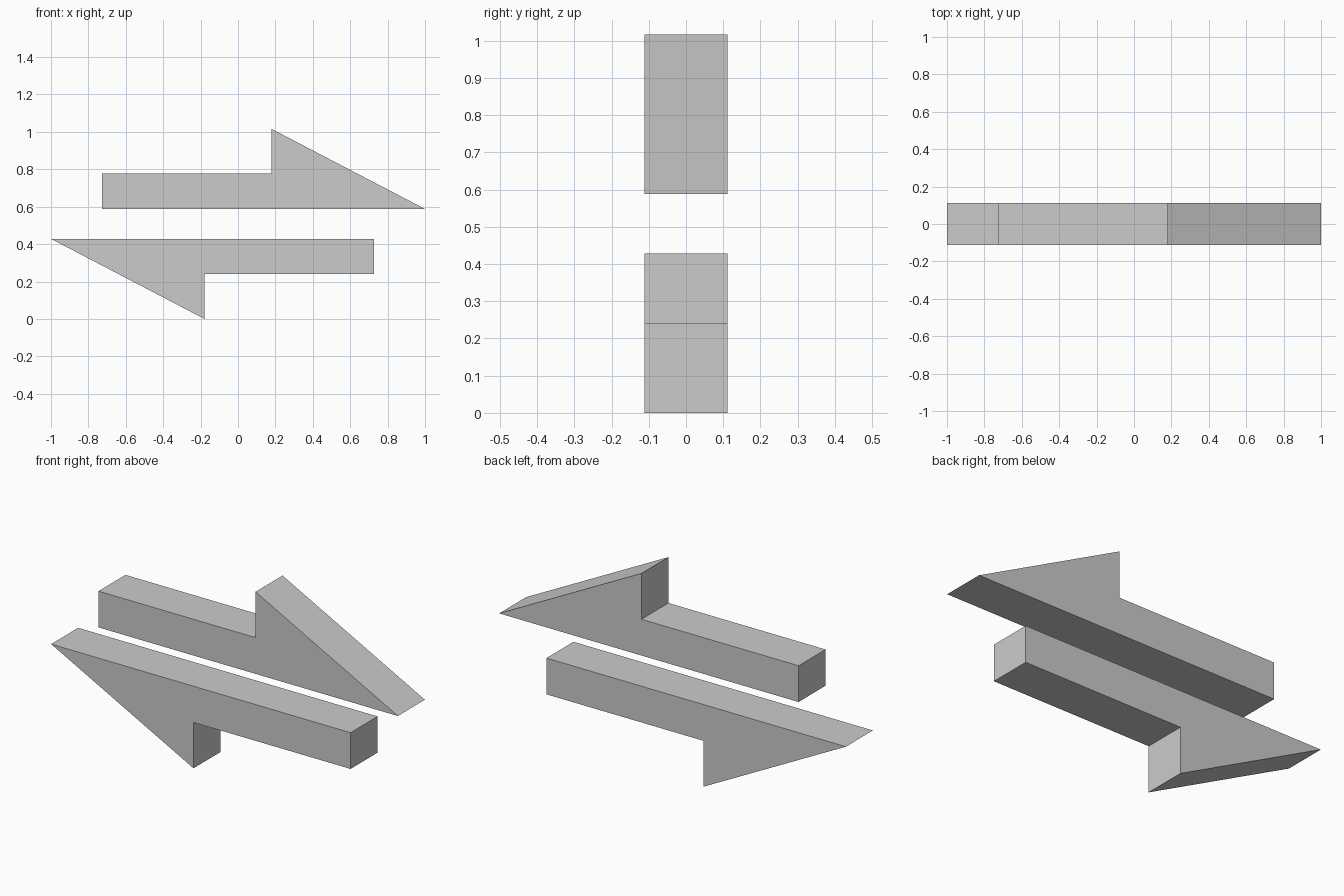
import bpy, bmesh

if "Cube" in bpy.data.objects:
    bpy.data.objects.remove(bpy.data.objects["Cube"], do_unlink=True)

HALF_DEPTH = 0.111
MID_Z = 0.508

grey = bpy.data.materials.new("plain grey")
grey.use_nodes = True
colour = (0.6, 0.6, 0.6, 1)
grey.diffuse_color = colour
grey.node_tree.nodes["Principled BSDF"].inputs["Base Color"].default_value = colour

# Half arrow outline, measured from the centre of the pair
OUTLINE = [(-0.727, 0.08), (1, 0.08), (0.179, 0.508), (0.179, 0.269), (-0.727, 0.269)]


def half_arrow(name, turn):
    """Extrude the outline; turn = -1 rotates it half a turn about the centre."""
    bm = bmesh.new()
    face = bm.faces.new([bm.verts.new((turn * x, -HALF_DEPTH, MID_Z + turn * z))
                         for x, z in OUTLINE])
    extruded = bmesh.ops.extrude_face_region(bm, geom=[face])["geom"]
    moved = [g for g in extruded if isinstance(g, bmesh.types.BMVert)]
    bmesh.ops.translate(bm, verts=moved, vec=(0, 2 * HALF_DEPTH, 0))
    bmesh.ops.recalc_face_normals(bm, faces=bm.faces)
    mesh = bpy.data.meshes.new(name)
    bm.to_mesh(mesh)
    bm.free()
    mesh.materials.append(grey)
    obj = bpy.data.objects.new(name, mesh)
    bpy.context.collection.objects.link(obj)
    return obj


half_arrow("upper_arrow", 1)
half_arrow("lower_arrow", -1)
